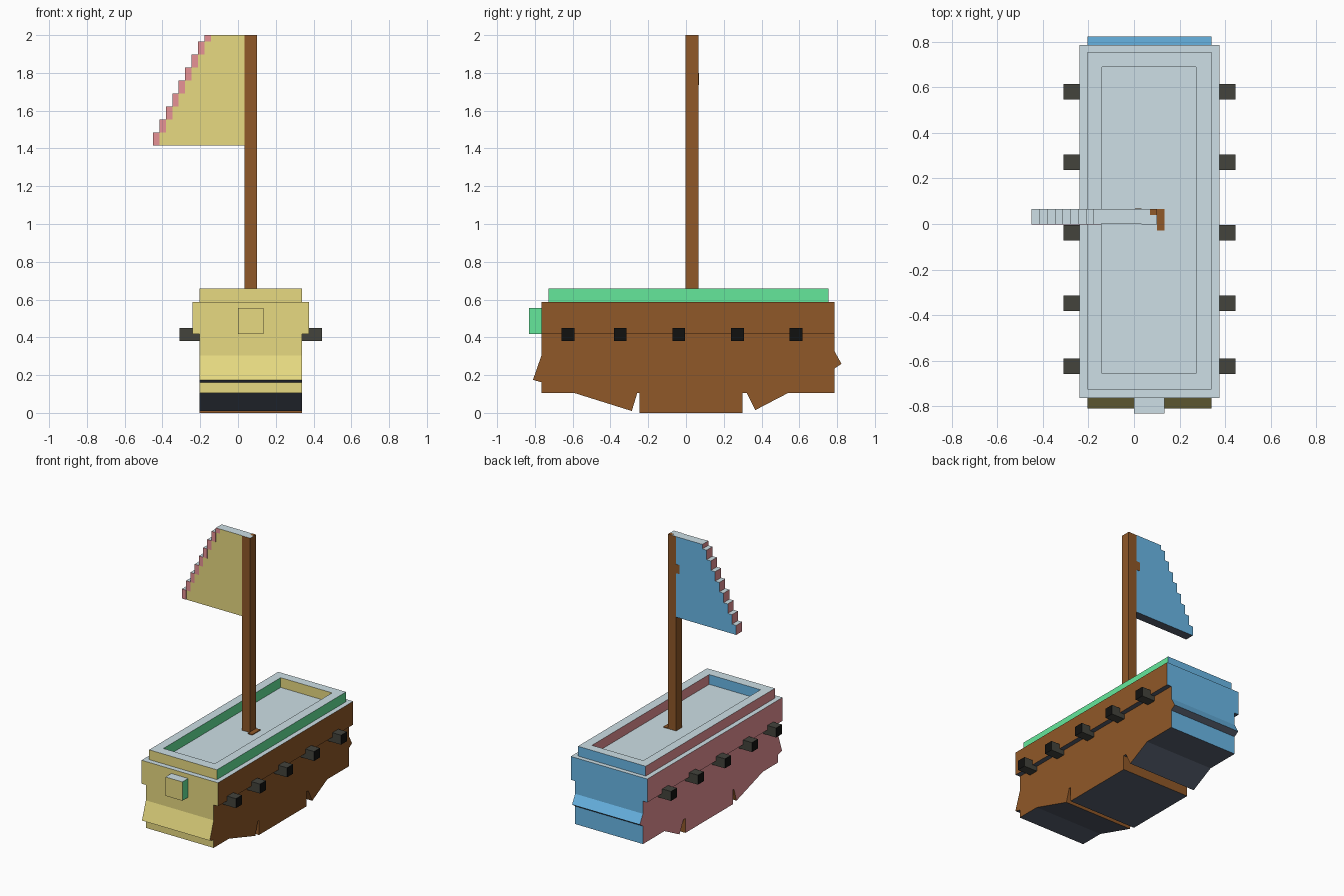
import bpy
import bmesh

old = bpy.data.objects.get("Cube")
if old:
    bpy.data.objects.remove(old, do_unlink=True)


def linear(v):
    v /= 255
    return v / 12.92 if v <= 0.04 else ((v + 0.055) / 1.055) ** 2.4


def material(name, r, g, b):
    m = bpy.data.materials.new(name)
    color = (linear(r), linear(g), linear(b), 1)
    m.diffuse_color = color
    m.use_nodes = True
    node = m.node_tree.nodes["Principled BSDF"]
    node.inputs["Base Color"].default_value = color
    node.inputs["Roughness"].default_value = 0.9
    return m


PALE = material("pale_grey", 205, 223, 230)
SLATE = material("dark_slate", 88, 96, 112)
YELLOW = material("yellow", 231, 218, 129)
BLUE = material("blue", 110, 191, 240)
GREEN = material("green", 101, 232, 156)
PINK = material("pink", 240, 152, 156)
BROWN = material("brown", 144, 88, 40)
IRON = material("iron_grey", 67, 67, 60)
BLACK = material("black", 17, 17, 16)


def by_direction(normal, center, left=GREEN):
    """Pick the colour from the way the face points."""
    if abs(normal.x) > 0.7:
        return left if normal.x > 0 else PINK
    if abs(normal.z) > 0.7:
        return PALE if normal.z > 0 else SLATE
    return BLUE if normal.y > 0 else YELLOW


def hull_rule(normal, center):
    if abs(normal.y) > 0.7 and center.z < 0.104:
        return BROWN
    return by_direction(normal, center, BROWN)


def cannon_rule(normal, center):
    return BLACK if abs(normal.x) > 0.7 else IRON


def mast_rule(normal, center):
    return PALE if normal.z > 0.7 else BROWN


def brown_rule(normal, center):
    return BROWN


def pink_rule(normal, center):
    return PINK


def finish(name, bm, rule):
    bmesh.ops.recalc_face_normals(bm, faces=bm.faces)
    mesh = bpy.data.meshes.new(name)
    slots = []
    for f in bm.faces:
        mat = rule(f.normal, f.calc_center_median())
        if mat not in slots:
            slots.append(mat)
            mesh.materials.append(mat)
        f.material_index = slots.index(mat)
    bm.to_mesh(mesh)
    bm.free()
    obj = bpy.data.objects.new(name, mesh)
    bpy.context.collection.objects.link(obj)
    return obj


def extrude(name, points, offset, rule=by_direction):
    """Sweep a flat outline of 3D points along an offset vector."""
    bm = bmesh.new()
    face = bm.faces.new([bm.verts.new(p) for p in points])
    new = bmesh.ops.extrude_face_region(bm, geom=[face], use_keep_orig=True)["geom"]
    verts = [g for g in new if isinstance(g, bmesh.types.BMVert)]
    bmesh.ops.translate(bm, verts=verts, vec=offset)
    return finish(name, bm, rule)


def box(name, x, y, z, rule=by_direction):
    corners = [(x[0], y[0], z[0]), (x[1], y[0], z[0]), (x[1], y[1], z[0]), (x[0], y[1], z[0])]
    return extrude(name, corners, (0, 0, z[1] - z[0]), rule)


# Lower hull: side profile with flared ends and a keel between two notches
x0, x1 = -0.205, 0.34
profile = [
    (-0.765, 0.42), (-0.765, 0.305), (-0.81, 0.175), (-0.765, 0.162), (-0.765, 0.105),
    (-0.59, 0.105), (-0.287, 0.01), (-0.258, 0.105), (-0.245, 0.105), (-0.245, 0),
    (0.30, 0), (0.30, 0.105), (0.322, 0.105), (0.367, 0.015), (0.54, 0.105),
    (0.787, 0.105), (0.787, 0.235), (0.823, 0.26), (0.787, 0.325), (0.787, 0.42),
]
extrude("lower_hull", [(x0, y, z) for y, z in profile], (x1 - x0, 0, 0), hull_rule)

# Upper hull with the deck on top
DECK = 0.587
box("upper_hull", (-0.24, 0.375), (-0.765, 0.787), (0.417, DECK), hull_rule)

# Raised rim around the deck
bm = bmesh.new()
outer = [(x0, -0.728), (x1, -0.728), (x1, 0.755), (x0, 0.755)]
inner = [(-0.14, -0.656), (0.273, -0.656), (0.273, 0.69), (-0.14, 0.69)]
rings = [[bm.verts.new((x, y, z)) for x, y in ring]
         for ring, z in ((outer, DECK), (outer, 0.658), (inner, 0.658), (inner, DECK))]
for a, b in zip(rings, rings[1:] + rings[:1]):
    for i in range(4):
        j = (i + 1) % 4
        bm.faces.new((a[i], a[j], b[j], b[i]))
finish("deck_rim", bm, by_direction)

# Block on the bow
box("bow_block", (0, 0.135), (-0.832, -0.765), (0.418, 0.555))

# Cannons along both sides
for i, y in enumerate((-0.625, -0.348, -0.038, 0.272, 0.582)):
    for side, x in (("left", (x1, 0.445)), ("right", (-0.31, x0))):
        box(f"cannon_{side}_{i + 1}", x, (y - 0.034, y + 0.034), (0.381, 0.45), cannon_rule)

# Mast and its foot plate
box("mast", (0.034, 0.1), (-0.003, 0.065), (DECK, 2), mast_rule)
box("mast_foot", (0.1, 0.135), (-0.028, 0.067), (DECK, DECK + 0.006), brown_rule)
box("mast_top_patch", (0.07, 0.1), (0.04, 0.065), (1.998, 2.0005), brown_rule)

# Stepped sail, with a painted edge cell on the front of each step
BOTTOM, STEP_X, STEP_Z, COUNT = 1.415, 0.034, 0.069, 9
outline = [(0.034, BOTTOM)]
for i in range(COUNT):
    x, low = -0.45 + STEP_X * i, BOTTOM + STEP_Z * i
    high = min(low + STEP_Z, 2)
    outline += [(x, low), (x, high)]
    box(f"sail_edge_{i + 1}", (x, x + STEP_X), (-0.002, 0.001), (low, high), pink_rule)
outline.append((0.034, 2))
extrude("sail", [(x, 0, z) for x, z in outline], (0, 0.066, 0))
box("sail_tie", (0.005, 0.034), (0.065, 0.068), (1.735, 1.8), brown_rule)
